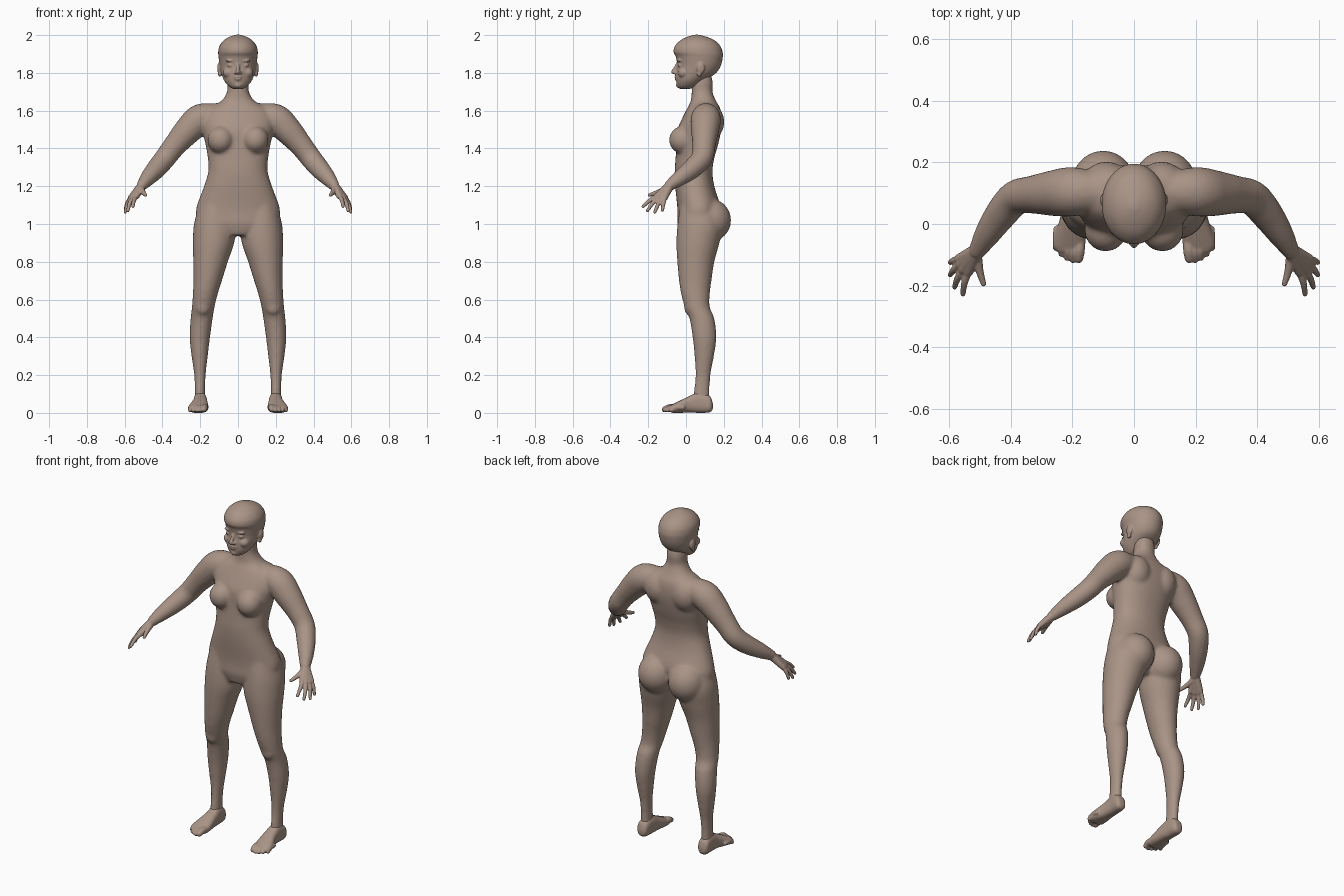
import bpy, bmesh, math
from mathutils import Vector, Matrix

default_cube = bpy.data.objects.get("Cube")
if default_cube:
    bpy.data.objects.remove(default_cube, do_unlink=True)

SIDES = (1, -1)
SEGMENTS = 40

# One flat clay colour for the whole figure
skin_colour = (0.40, 0.295, 0.24, 1.0)
skin = bpy.data.materials.new("clay_brown")
skin.use_nodes = True
skin.diffuse_color = skin_colour
shader = next(n for n in skin.node_tree.nodes if n.type == 'BSDF_PRINCIPLED')
shader.inputs["Base Color"].default_value = skin_colour
shader.inputs["Roughness"].default_value = 0.7


def smooth_path(rows, steps=6):
    """Catmull-Rom interpolation through rows of numbers."""
    rows = [Vector(r) for r in rows]
    last = len(rows) - 1
    result = []
    for i in range(last):
        a, b = rows[max(i - 1, 0)], rows[i]
        c, d = rows[i + 1], rows[min(i + 2, last)]
        for k in range(steps):
            t = k / steps
            result.append(0.5 * (2 * b + (c - a) * t
                                 + (2 * a - 5 * b + 4 * c - d) * t ** 2
                                 + (3 * b - a - 3 * c + d) * t ** 3))
    result.append(rows[last])
    return result


def skin_rings(bm, rings):
    """Join rings of points into a closed surface."""
    loops = [[bm.verts.new(p) for p in ring] for ring in rings]
    for low, high in zip(loops, loops[1:]):
        for i in range(len(low)):
            j = (i + 1) % len(low)
            bm.faces.new((low[i], low[j], high[j], high[i]))
    bm.faces.new(loops[0][::-1])
    bm.faces.new(loops[-1])


def rounded(value, power):
    return math.copysign(abs(value) ** power, value)


def loft(bm, rows, side=1, along_y=False, power=1.0):
    """Rows: station, low and high x, then low and high of the other axis."""
    rings = []
    for t, x0, x1, b0, b1 in smooth_path(rows):
        ring = []
        for k in range(SEGMENTS):
            angle = math.tau * k / SEGMENTS
            x = (x0 + x1) / 2 + (x1 - x0) / 2 * rounded(math.cos(angle), power)
            b = (b0 + b1) / 2 + (b1 - b0) / 2 * rounded(math.sin(angle), power)
            ring.append((side * x, t, b) if along_y else (side * x, b, t))
        rings.append(ring)
    skin_rings(bm, rings)


def ball(bm, centre, radii, side=1):
    place = Vector((centre[0] * side, centre[1], centre[2]))
    bmesh.ops.create_uvsphere(bm, u_segments=28, v_segments=18, radius=1,
                              matrix=Matrix.LocRotScale(place, None, Vector(radii)))


def tube(bm, rows, side=1):
    """Round limb through rows of x, y, z, radius, with rounded ends."""
    path = smooth_path(rows)
    rings = []
    for i, row in enumerate(path):
        ahead, behind = path[min(i + 1, len(path) - 1)], path[max(i - 1, 0)]
        turn = (ahead.xyz - behind.xyz).to_track_quat('Z', 'Y')
        ring = []
        for k in range(SEGMENTS):
            angle = math.tau * k / SEGMENTS
            p = row.xyz + turn @ Vector((math.cos(angle), math.sin(angle), 0)) * row.w
            ring.append((side * p.x, p.y, p.z))
        rings.append(ring)
    skin_rings(bm, rings)
    for end in (path[0], path[-1]):
        ball(bm, end.xyz, (end.w,) * 3, side)


def finish(name, bm, voxel, iterations):
    """Fuse the overlapping forms into one smooth surface."""
    bmesh.ops.recalc_face_normals(bm, faces=bm.faces)
    mesh = bpy.data.meshes.new(name)
    bm.to_mesh(mesh)
    bm.free()
    mesh.materials.append(skin)
    obj = bpy.data.objects.new(name, mesh)
    bpy.context.collection.objects.link(obj)
    fuse = obj.modifiers.new("fuse", 'REMESH')
    fuse.mode = 'VOXEL'
    fuse.voxel_size = voxel
    fuse.use_smooth_shade = True
    soften = obj.modifiers.new("soften", 'SMOOTH')
    soften.factor = 0.5
    soften.iterations = iterations
    return obj


# Torso and neck: height, half width, front, back
torso = [(.94, .09, -.03, .12), (1.0, .2, -.045, .155), (1.05, .222, -.045, .175),
         (1.1, .217, -.047, .18), (1.2, .18, -.057, .15), (1.28, .157, -.06, .14),
         (1.35, .16, -.055, .15), (1.42, .172, -.05, .17), (1.5, .188, -.045, .187),
         (1.56, .19, -.02, .19), (1.61, .16, .005, .182), (1.65, .09, .025, .16),
         (1.7, .058, .03, .14), (1.75, .055, .03, .142), (1.8, .05, .04, .13)]
body = bmesh.new()
loft(body, [(z, -w, w, f, b) for z, w, f, b in torso], power=0.9)

# Legs: height, inner and outer side, front, back
leg = [(.03, .165, .232, .03, .13), (.1, .174, .229, .04, .125), (.2, .171, .232, .05, .13),
       (.3, .16, .246, .045, .148), (.4, .148, .256, .035, .161), (.5, .134, .251, .018, .15),
       (.56, .124, .244, -.007, .126), (.63, .107, .239, -.026, .126),
       (.7, .085, .236, -.037, .135), (.8, .054, .237, -.046, .15),
       (.9, .02, .239, -.051, .177), (1.0, .012, .233, -.045, .195),
       (1.1, .03, .205, -.03, .16)]
arm = [(.12, .105, 1.575, .065), (.2, .105, 1.555, .08), (.265, .1, 1.495, .074),
       (.335, .095, 1.415, .061), (.385, .085, 1.35, .057), (.43, .035, 1.295, .053),
       (.475, -.03, 1.245, .043), (.508, -.085, 1.205, .03)]
for s in SIDES:
    loft(body, leg, s)
    tube(body, arm, s)
    ball(body, (.092, -.018, 1.445), (.07, .072, .073), s)   # chest
    ball(body, (.1, .125, 1.02), (.106, .114, .115), s)      # seat
    ball(body, (.09, .12, 1.54), (.085, .083, .1), s)        # shoulder blade
    ball(body, (.186, .01, .56), (.035, .02, .04), s)        # kneecap
finish("body", body, 0.009, 10)

# Head: height, half width, face, back
skull = [(1.715, .025, -.033, .02), (1.73, .05, -.046, .06), (1.76, .074, -.052, .1),
         (1.8, .089, -.053, .16), (1.84, .097, -.047, .185), (1.885, .103, -.054, .195),
         (1.91, .105, -.066, .194), (1.94, .099, -.06, .183), (1.97, .078, -.033, .155),
         (1.99, .048, .005, .112), (2.002, .012, .045, .068)]
head = bmesh.new()
loft(head, [(z, -w, w, f, b) for z, w, f, b in skull])
tube(head, [(0, -.04, 1.855, .009), (0, -.055, 1.828, .009), (0, -.067, 1.806, .012)])
ball(head, (0, -.05, 1.779), (.024, .012, .006))    # upper lip
ball(head, (0, -.049, 1.767), (.02, .012, .006))    # lower lip
ball(head, (0, -.038, 1.736), (.022, .015, .016))   # chin
for s in SIDES:
    ball(head, (.012, -.056, 1.8), (.009, .012, .008), s)    # nostril wing
    ball(head, (.037, -.032, 1.84), (.02, .012, .01), s)     # eyelid
    ball(head, (.038, -.034, 1.864), (.028, .014, .007), s)  # brow
    ball(head, (.05, -.012, 1.8), (.03, .03, .028), s)       # cheek
    ball(head, (.098, .078, 1.825), (.012, .022, .032), s)   # ear
    ball(head, (.096, .07, 1.795), (.01, .012, .016), s)     # ear lobe
finish("head", head, 0.0045, 3)

# Hands: each finger as knuckle and tip
wrist = (.508, -.085, 1.205)
fingers = [((.538, -.155, 1.147), (.556, -.228, 1.092)),
           ((.555, -.147, 1.14), (.583, -.205, 1.07)),
           ((.565, -.131, 1.136), (.597, -.165, 1.063)),
           ((.568, -.113, 1.138), (.597, -.125, 1.073))]
thumb = [(.512, -.1, 1.187, .018), (.502, -.152, 1.167, .013), (.489, -.195, 1.153, .009)]

# Feet: station from heel to toe, inner and outer side, sole, top
foot = [(.142, .185, .218, .02, .05), (.125, .17, .235, .003, .09), (.07, .165, .235, 0, .11),
        (.02, .161, .24, .002, .09), (-.03, .157, .256, 0, .066), (-.07, .159, .264, 0, .046),
        (-.09, .168, .25, .008, .036)]
toe_reach = (-.112, -.117, -.11, -.097, -.077)

for s, label in zip(SIDES, ("left", "right")):
    hand = bmesh.new()
    tube(hand, [(*arm[-2][:3], .032), (*wrist, .028)], s)
    for knuckle, tip in fingers:
        a, b = Vector(knuckle), Vector(tip)
        bend = a.lerp(b, 0.5) + Vector((.004, 0, .005))
        tube(hand, [(*wrist, .024), (*a, .016)], s)
        tube(hand, [(*a, .0125), (*bend, .011), (*b, .0085)], s)
    tube(hand, thumb, s)
    finish(label + "_hand", hand, 0.004, 3)

    sole = bmesh.new()
    loft(sole, foot, s, along_y=True, power=0.8)
    for i, reach in enumerate(toe_reach):
        size = .018 if i == 0 else .0125
        x = .178 + .0185 * i
        tube(sole, [(x - .002, reach + .06, .028, size), (x, reach + .025, .028, size),
                    (x + .002, reach, size + .001, size * 0.85)], s)
    finish(label + "_foot", sole, 0.0045, 3)
